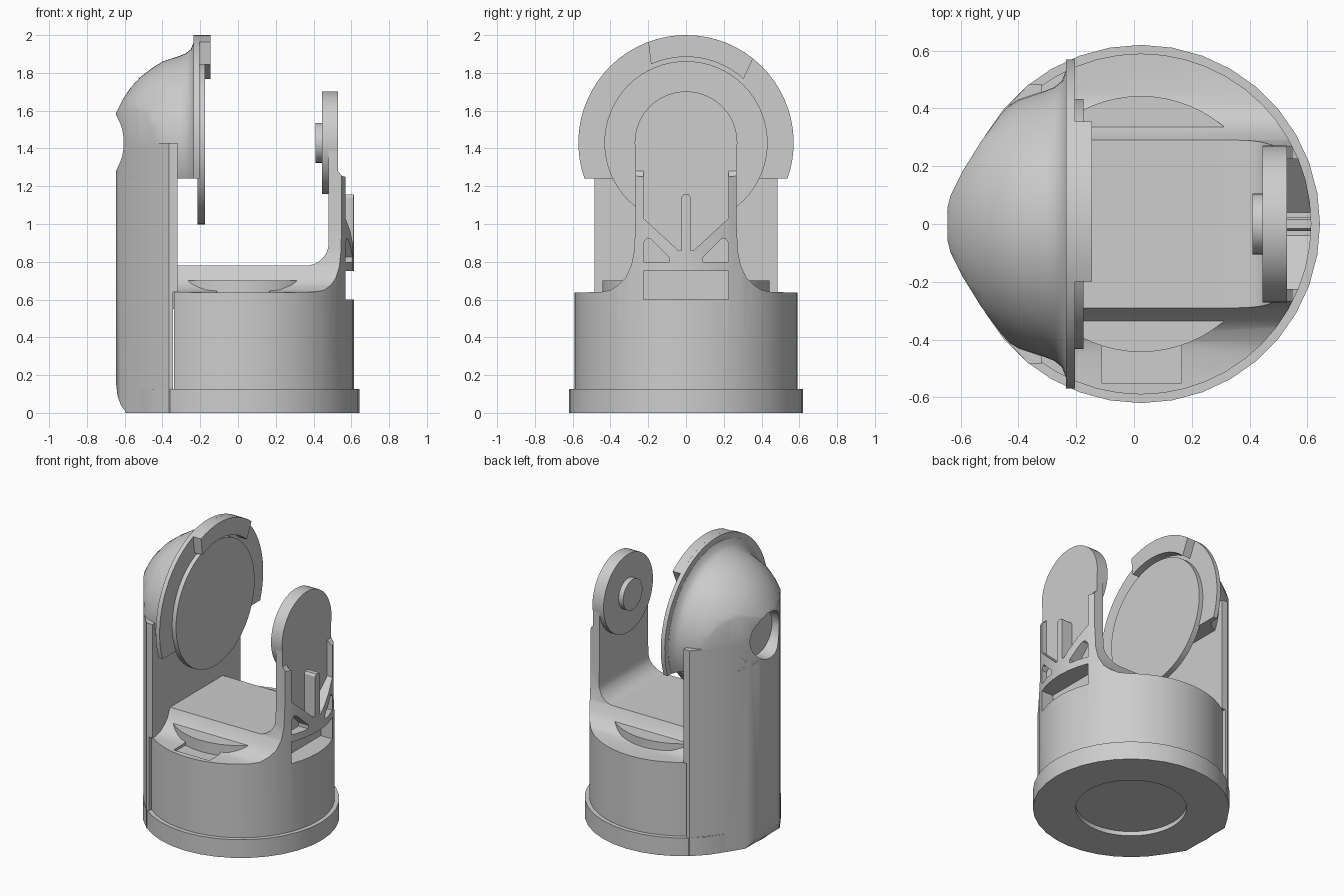
import bpy, bmesh
from math import sin, cos, radians, pi
from mathutils import Vector

if "Cube" in bpy.data.objects:
    bpy.data.objects.remove(bpy.data.objects["Cube"])

grey = bpy.data.materials.new("plain_grey")
grey.use_nodes = True
grey.diffuse_color = (0.61, 0.61, 0.61, 1)
grey.node_tree.nodes["Principled BSDF"].inputs["Base Color"].default_value = (0.61, 0.61, 0.61, 1)

CX = 0.024     # axis of the round base
HEAD_Z = 1.43  # axis of the round head


def finish(name, bm):
    bmesh.ops.recalc_face_normals(bm, faces=bm.faces)
    mesh = bpy.data.meshes.new(name)
    bm.to_mesh(mesh)
    bm.free()
    mesh.materials.append(grey)
    ob = bpy.data.objects.new(name, mesh)
    bpy.context.collection.objects.link(ob)
    return ob


def prism(name, axis, pts, lo, hi):
    """Extrude a 2D outline along an axis from lo to hi."""
    place = {"x": lambda u, v: (lo, u, v),
             "y": lambda u, v: (u, lo, v),
             "z": lambda u, v: (u, v, lo)}[axis]
    bm = bmesh.new()
    face = bm.faces.new([bm.verts.new(place(u, v)) for u, v in pts])
    new = bmesh.ops.extrude_face_region(bm, geom=[face])["geom"]
    shift = Vector([(hi - lo) * (axis == a) for a in "xyz"])
    bmesh.ops.translate(bm, vec=shift, verts=[g for g in new if isinstance(g, bmesh.types.BMVert)])
    return finish(name, bm)


def arc(u, v, r, start, end, n):
    return [(u + r * cos(radians(start + (end - start) * i / n)),
             v + r * sin(radians(start + (end - start) * i / n))) for i in range(n + 1)]


def disc(name, axis, u, v, r, lo, hi, n=48):
    return prism(name, axis, arc(u, v, r, 0, 360, n)[:-1], lo, hi)


def box(name, x0, x1, y0, y1, z0, z1):
    return prism(name, "z", [(x0, y0), (x1, y0), (x1, y1), (x0, y1)], z0, z1)


def combine(ob, tool, operation):
    """Apply a boolean and discard the tool."""
    mod = ob.modifiers.new("shape", "BOOLEAN")
    mod.operation, mod.object, mod.solver = operation, tool, "EXACT"
    bpy.context.view_layer.objects.active = ob
    bpy.ops.object.modifier_apply(modifier=mod.name)
    bpy.data.objects.remove(tool)


def mirrored(half, su=-1, sv=1):
    return half + [(su * u, sv * v) for u, v in reversed(half)]


# Base ring with the shallow round recess underneath
base = disc("base_ring", "z", CX, 0, 0.62, 0, 0.127, 36)
combine(base, disc("cut", "z", CX, 0, 0.35, -0.1, 0.03), "DIFFERENCE")

# Round body, flared shoulders, platform and arm cut from one cylinder
body = disc("body_and_arm", "z", CX, 0, 0.59, 0.12, 1.5, 48)
side = [(-0.34, 0.1), (-0.34, 0.78)] + arc(0.36, 0.9, 0.12, -90, 0, 8)
side += [(0.48, HEAD_Z), (0.53, HEAD_Z), (0.53, 1.28), (0.55, 1.255), (0.66, 1.22), (0.66, 0.1)]
combine(body, prism("cut", "y", side, -0.8, 0.8), "INTERSECT")
flare = [(0.7, 0.1), (0.7, 0.635), (0.45, 0.64), (0.40, 0.65), (0.355, 0.68), (0.32, 0.715),
         (0.29, 0.78), (0.274, 0.86), (0.268, 1.0), (0.268, 1.6)]
combine(body, prism("cut", "x", mirrored(flare), -0.8, 0.8), "INTERSECT")

# Arm back: two recesses beside a centre rib, corner windows and a wide slot
recess = [(-0.002, 1.4), (0.225, 1.4), (0.225, 1.03), (0.04, 0.86), (0.025, 0.86),
          (0.025, 1.14), (0.015, 1.155), (-0.002, 1.155)]
window = [(0.225, 0.8), (0.225, 0.9), (0.205, 0.925), (0.185, 0.92), (0.09, 0.825), (0.09, 0.8)]
for s in (1, -1):
    for outline in (recess, window):
        combine(body, prism("cut", "x", [(s * u, v) for u, v in outline], 0.53, 0.8), "DIFFERENCE")
combine(body, box("cut", 0.48, 0.8, -0.225, 0.225, 0.6, 0.75), "DIFFERENCE")
combine(body, box("cut", -0.11, 0.165, -0.55, -0.42, 0.622, 0.8), "DIFFERENCE")

# Round tray showing through the shoulders
tray = disc("inner_tray", "z", CX, 0, 0.443, 0.55, 0.70, 64)

# Arm pivot plate and button
pivot = disc("arm_pivot_plate", "x", 0, HEAD_Z, 0.272, 0.445, 0.53)
button = disc("arm_button", "x", 0, HEAD_Z, 0.106, 0.41, 0.45, 32)

# Column with a pointed round back and a rounded foot
back = [(-0.365, 0.485), (-0.41, 0.435), (-0.46, 0.38), (-0.53, 0.285),
        (-0.595, 0.18), (-0.635, 0.1), (-0.645, 0.06)]
column = prism("column", "z", mirrored([(-0.3, 0.485)] + back, 1, -1), 0, HEAD_Z)
foot = [(-0.345, -0.1), (-0.345, 0.64), (-0.32, 0.64), (-0.32, 1.6), (-0.66, 1.6),
        (-0.66, 0.16), (-0.645, 0.15), (-0.638, 0.09), (-0.62, 0.04), (-0.59, 0), (-0.59, -0.1)]
combine(column, prism("cut", "y", foot, -0.8, 0.8), "INTERSECT")

# Domed head, turned about the x axis, trimmed to the outline of the column
bm = bmesh.new()
profile = [(-0.22, 0), (-0.22, 0.535), (-0.236, 0.53), (-0.25, 0.495), (-0.275, 0.474),
           (-0.31, 0.46), (-0.4, 0.43), (-0.46, 0.392), (-0.52, 0.345), (-0.57, 0.29),
           (-0.61, 0.23), (-0.635, 0.18), (-0.66, 0.13), (-0.66, 0)]
verts = [bm.verts.new((x, 0, HEAD_Z + r)) for x, r in profile]
edges = [bm.edges.new(pair) for pair in zip(verts, verts[1:])]
bmesh.ops.spin(bm, geom=verts + edges, cent=(0, 0, HEAD_Z), axis=(1, 0, 0),
               angle=2 * pi, steps=64)
bmesh.ops.remove_doubles(bm, verts=bm.verts, dist=0.0005)
dome = finish("head_dome", bm)
trim = mirrored([(0.1, 0.7), (-0.3, 0.7)] + back, 1, -1)
combine(dome, prism("cut", "z", trim, 1.24, 2.2), "INTERSECT")

# Shallow round socket in the back of the head
for part in (dome, column):
    combine(part, disc("cut", "x", 0, HEAD_Z, 0.16, -0.9, -0.55, 40), "DIFFERENCE")

# Head flange with a flat lower edge, face disc and the curved stop on top
flange = prism("head_flange", "x", arc(0, HEAD_Z, 0.57, -19.5, 199.5, 40), -0.235, -0.205)
face = disc("face_disc", "x", 0, HEAD_Z, 0.432, -0.215, -0.175, 64)
stop = prism("curved_stop", "x", arc(0, HEAD_Z, 0.57, 51.5, 110.5, 12)
             + arc(0, HEAD_Z, 0.455, 114, 48, 12), -0.21, -0.145)

# Smooth round surfaces, keep corners sharp
bpy.ops.object.select_all(action="DESELECT")
for ob in (base, body, tray, pivot, button, column, dome, flange, face, stop):
    ob.select_set(True)
bpy.context.view_layer.objects.active = body
bpy.ops.object.shade_smooth_by_angle(angle=radians(30))
